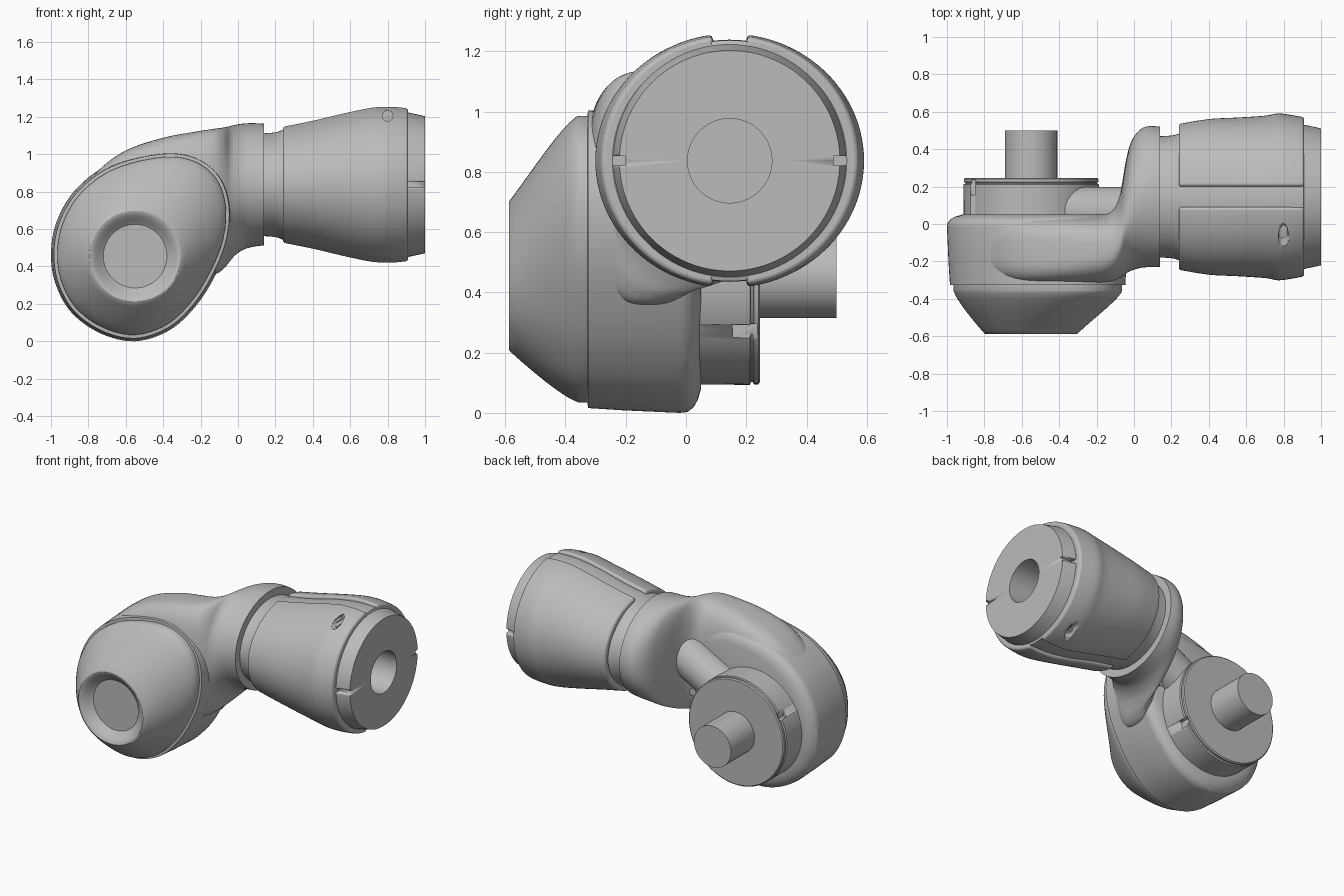
import bpy, bmesh, math
from mathutils import Vector, Matrix

if "Cube" in bpy.data.objects:
    bpy.data.objects.remove(bpy.data.objects["Cube"], do_unlink=True)

grey = bpy.data.materials.new("satin grey")
grey.use_nodes = True
grey.diffuse_color = (0.5, 0.5, 0.5, 1)
grey.node_tree.nodes["Principled BSDF"].inputs["Base Color"].default_value = (0.5, 0.5, 0.5, 1)

AXIS_Y, AXIS_Z = 0.145, 0.837      # forearm axis, along x
PIVOT_X, PIVOT_Z = -0.55, 0.455    # joint axis, along y
SEG = 96


def spline(rows, steps, closed=False):
    """Smooth curve through rows of numbers."""
    n = len(rows)
    out = []
    for i in range(n if closed else n - 1):
        pick = [(i + k) % n if closed else min(max(i + k, 0), n - 1) for k in (-1, 0, 1, 2)]
        a, b, c, d = (Vector(rows[k]) for k in pick)
        for s in range(steps):
            t = s / steps
            out.append(b + (c - a) * (t / 2) + (a * 2 - b * 5 + c * 4 - d) * (t * t / 2)
                       + (b * 3 - a - c * 3 + d) * (t ** 3 / 2))
    if not closed:
        out.append(Vector(rows[-1]))
    return out


def finish(name, bm, angle=30):
    bmesh.ops.recalc_face_normals(bm, faces=bm.faces)
    mesh = bpy.data.meshes.new(name)
    bm.to_mesh(mesh)
    bm.free()
    mesh.materials.append(grey)
    mesh.shade_smooth()
    mesh.set_sharp_from_angle(angle=math.radians(angle))
    ob = bpy.data.objects.new(name, mesh)
    bpy.context.collection.objects.link(ob)
    return ob


def loft(name, rings, angle=30):
    """Skin closed rings of points and cap both ends."""
    bm = bmesh.new()
    rows = [[bm.verts.new(p) for p in ring] for ring in rings]
    n = len(rows[0])
    for r, s in zip(rows, rows[1:]):
        for i in range(n):
            j = (i + 1) % n
            bm.faces.new((r[i], r[j], s[j], s[i]))
    bm.faces.new(rows[0])
    bm.faces.new(rows[-1])
    return finish(name, bm, angle)


def angles():
    return [2 * math.pi * i / SEG for i in range(SEG)]


def x_ring(x, ry, rz):
    return [(x, AXIS_Y + ry * math.cos(a), AXIS_Z + rz * math.sin(a)) for a in angles()]


def y_ring(y, r):
    return [(PIVOT_X + r * math.cos(a), y, PIVOT_Z + r * math.sin(a)) for a in angles()]


def rod(name, start, end, radius):
    start, end = Vector(start), Vector(end)
    bm = bmesh.new()
    turn = (end - start).to_track_quat('Z', 'Y').to_matrix().to_4x4()
    bmesh.ops.create_cone(bm, cap_ends=True, segments=48, radius1=radius, radius2=radius,
                          depth=(end - start).length,
                          matrix=Matrix.Translation((start + end) / 2) @ turn)
    return finish(name, bm)


def box(name, centre, size):
    bm = bmesh.new()
    bmesh.ops.create_cube(bm, size=1, matrix=Matrix.Translation(centre) @ Matrix.Diagonal((*size, 1)))
    return finish(name, bm)


def cut(target, cutter):
    cutter.hide_render = True
    cutter.display_type = 'WIRE'
    cutter.hide_set(True)
    mod = target.modifiers.new("cut", 'BOOLEAN')
    mod.object = cutter
    mod.solver = 'EXACT'


# Teardrop outline of the joint housing, in x and z
teardrop = spline([(-.97, .46), (-.945, .62), (-.86, .775), (-.72, .895), (-.55, .962),
                   (-.35, .99), (-.2, .95), (-.1, .85), (-.06, .7), (-.08, .53), (-.15, .36),
                   (-.25, .205), (-.38, .085), (-.55, .03), (-.72, .068), (-.865, .17),
                   (-.945, .31)], 6, closed=True)
pivot = Vector((PIVOT_X, PIVOT_Z))


def drop_ring(y, grow=0.0, blend=0.0, radius=0.25):
    """Teardrop grown outward, then blended toward a circle."""
    ring = []
    for p in teardrop:
        out = (p - pivot).normalized()
        q = (p + out * grow).lerp(pivot + out * radius, blend)
        ring.append((q.x, y, q.y))
    return ring


loft("joint_housing", [drop_ring(y, g) for y, g in (
    (-.327, .0), (-.325, .014), (-.2, .022), (-.02, .03), (.005, .027),
    (.025, .012), (.04, -.015), (.05, -.05))])

# Tapered front cap with a dished centre
cap = [drop_ring(-.31, -.004), drop_ring(-.355, -.004)]
cap += [drop_ring(-.365 - .22 * s, -.008, s ** 1.2) for s in (i / 10 for i in range(11))]
cap += [drop_ring(y, 0, 1, r) for y, r in (
    (-.588, .243), (-.587, .235), (-.575, .217), (-.555, .195), (-.538, .178), (-.532, .17))]
loft("front_cap", cap)

# Swept arm flaring from the housing to the round collar: x, y range, z range, squareness
sections = spline([(-.87, -.27, .02, .5, .76, 3), (-.75, -.3, .03, .5, .91, 3.2),
                   (-.6, -.325, .04, .48, 1.02, 3.5), (-.4, -.328, .045, .42, 1.088, 3.5),
                   (-.2, -.325, .05, .36, 1.125, 3), (-.12, -.31, .07, .36, 1.137, 2.8),
                   (-.075, -.288, .16, .39, 1.143, 2.5), (-.045, -.266, .33, .425, 1.15, 2.2),
                   (-.015, -.25, .44, .46, 1.157, 2.1), (.03, -.236, .502, .49, 1.164, 2),
                   (.08, -.23, .523, .505, 1.166, 2), (.14, -.23, .52, .513, 1.163, 2)], 5)


def super_ring(x, y0, y1, z0, z1, n):
    def power(v):
        return math.copysign(abs(v) ** (2 / n), v)
    return [(x, (y0 + y1) / 2 + (y1 - y0) / 2 * power(math.cos(a)),
             (z0 + z1) / 2 + (z1 - z0) / 2 * power(math.sin(a))) for a in angles()]


loft("upper_arm", [super_ring(*s) for s in sections], 50)

# Forearm core with a bored end
core_rows = spline([(.1, .323, .273), (.2, .328, .28), (.26, .345, .3), (.4, .39, .325),
                    (.6, .408, .375), (.77, .42, .4), (.905, .4, .4)], 4)
core_rows += [(.91, .386, .386), (.985, .37, .37), (1, .366, .366), (1, .14, .14), (.8, .14, .14)]
core = loft("forearm_core", [x_ring(*r) for r in core_rows])
for name, side in (("front_notch", -1), ("back_notch", 1)):
    cut(core, box(name, (.97, AXIS_Y + side * .375, AXIS_Z), (.12, .06, .03)))

# Two curved cover shells, half a turn apart
shell_rows = spline([(.24, .39, .315), (.4, .416, .347), (.55, .424, .383), (.7, .434, .415),
                     (.77, .446, .421), (.84, .438, .421), (.91, .425, .414)], 4)


def shell_ring(x, ry, rz, side):
    start = math.asin(.058 / ry)
    sweep = [start + (math.pi - 2 * start) * i / 48 for i in range(49)]
    outer = [(ry * math.sin(a), rz * math.cos(a)) for a in sweep]
    inner = [((ry - .045) * math.sin(a), (rz - .045) * math.cos(a)) for a in reversed(sweep)]
    return [(x, AXIS_Y + side * y, AXIS_Z - side * z) for y, z in outer + inner]


for name, side in (("front", -1), ("back", 1)):
    shell = loft(name + "_shell", [shell_ring(*r, side) for r in shell_rows], 40)
    bevel = shell.modifiers.new("round edges", 'BEVEL')
    bevel.width = .014
    bevel.segments = 3
    bevel.limit_method = 'ANGLE'
    bevel.angle_limit = math.radians(55)
    # Screw hole through the shell into the core
    z = AXIS_Z - side * .368
    hole = rod(name + "_screw_hole", (.8, AXIS_Y + side * .12, z), (.8, AXIS_Y + side * .5, z), .028)
    cut(shell, hole)
    cut(core, hole)

# Output drum with side slots, and its shaft
drum = loft("output_drum", [y_ring(y, r) for y, r in (
    (-.05, .36), (.212, .362), (.216, .352), (.222, .352), (.225, .36), (.24, .36), (.246, .353))])
for name, side in (("drum_slot_outer", -1), ("drum_slot_inner", 1)):
    cut(drum, box(name, (PIVOT_X + side * .31, .195, PIVOT_Z - side * .185), (.025, .08, .05)))
rod("output_shaft", (PIVOT_X, .2, PIVOT_Z), (PIVOT_X, .5, PIVOT_Z), .14)

# Cable duct bridging drum and collar, with a small plug below it
rod("cable_duct", (PIVOT_X, .065, .52), (.02, .065, .83), .132)
rod("duct_plug", (-.12, .02, .56), (-.12, .1, .56), .025)
